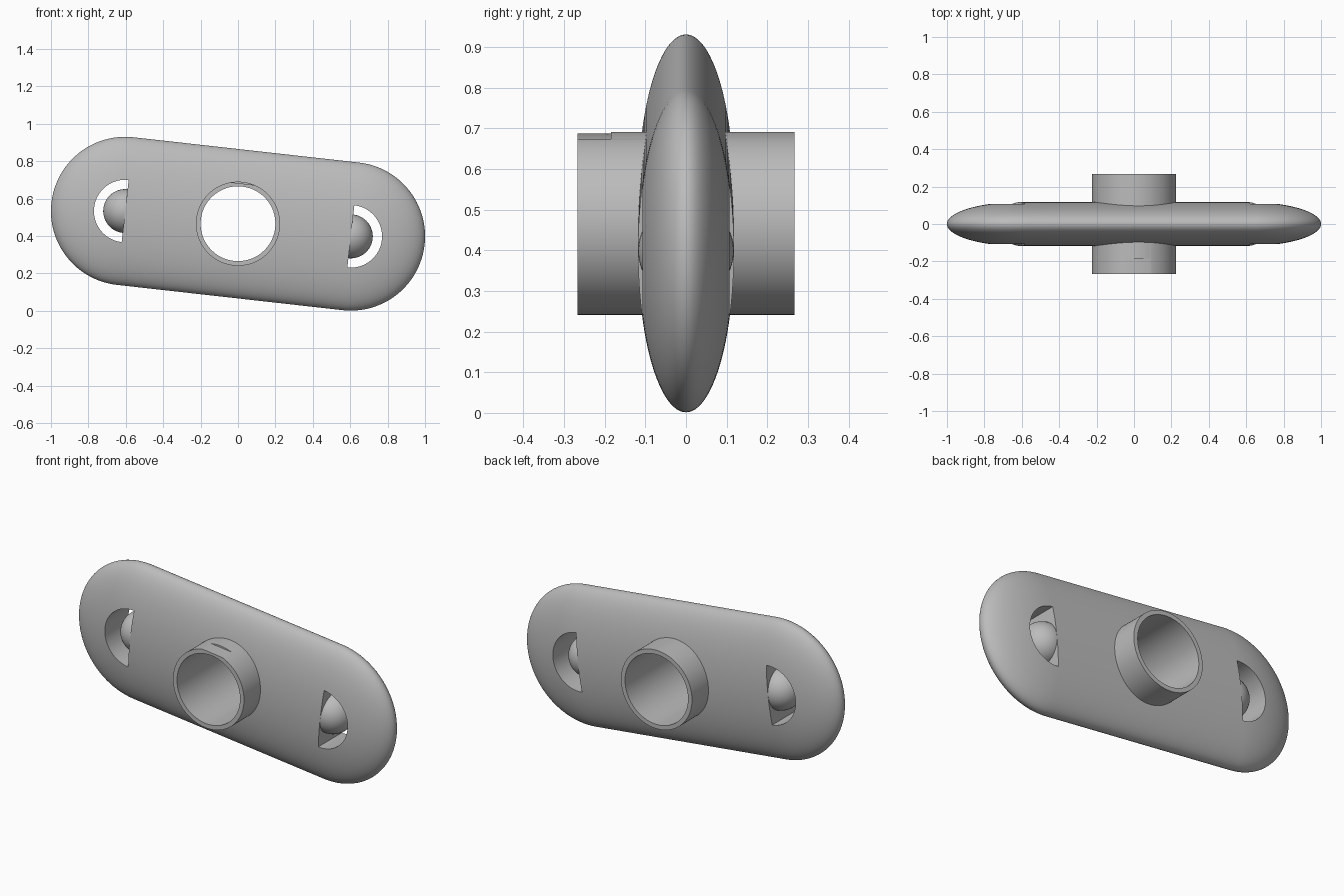
import bpy, bmesh, math
from mathutils import Matrix

cube = bpy.data.objects.get("Cube")
if cube:
    bpy.data.objects.remove(cube)

END_R, HALF_L, HALF_T = 0.397, 0.607, 0.118   # plate end radius, end offset, half thickness
TUBE_R, BORE_R, TUBE_Y = 0.225, 0.2, 0.267
PLACE = Matrix.Translation((0, 0, 0.466)) @ Matrix.Rotation(math.radians(6.4), 4, 'Y')

grey = bpy.data.materials.new("plain grey")
grey.use_nodes = True
colour = (0.5, 0.5, 0.5, 1)
grey.diffuse_color = colour
grey.node_tree.nodes["Principled BSDF"].inputs["Base Color"].default_value = colour


def make_object(name, bm):
    bmesh.ops.recalc_face_normals(bm, faces=bm.faces)
    mesh = bpy.data.meshes.new(name)
    bm.to_mesh(mesh)
    bm.free()
    mesh.materials.append(grey)
    obj = bpy.data.objects.new(name, mesh)
    bpy.context.collection.objects.link(obj)
    obj.matrix_world = PLACE
    return obj


def arc(radius, start, end, steps, cx=0):
    angles = [math.radians(start + (end - start) * i / steps) for i in range(steps + 1)]
    return [(cx + radius * math.cos(a), radius * math.sin(a)) for a in angles]


def prism(name, outline, y0, y1):
    """Extrude an (x, z) outline along y."""
    bm = bmesh.new()
    face = bm.faces.new([bm.verts.new((x, y0, z)) for x, z in outline])
    out = bmesh.ops.extrude_face_region(bm, geom=[face])["geom"]
    verts = [v for v in out if isinstance(v, bmesh.types.BMVert)]
    bmesh.ops.translate(bm, vec=(0, y1 - y0, 0), verts=verts)
    return make_object(name, bm)


def cut(target, cutters):
    bpy.context.view_layer.update()
    for cutter in cutters:
        mod = target.modifiers.new("cut", 'BOOLEAN')
        mod.operation = 'DIFFERENCE'
        mod.solver = 'EXACT'
        mod.object = cutter
    bpy.ops.object.select_all(action='DESELECT')
    target.select_set(True)
    bpy.context.view_layer.objects.active = target
    for mod in list(target.modifiers):
        bpy.ops.object.modifier_apply(modifier=mod.name)
    for cutter in cutters:
        bpy.data.objects.remove(cutter)


def smooth(obj):
    bpy.ops.object.select_all(action='DESELECT')
    obj.select_set(True)
    bpy.context.view_layer.objects.active = obj
    bpy.ops.object.shade_smooth_by_angle(angle=math.radians(30))


# Long capsule, spun about x and flattened in y
right_end = arc(END_R, 0, 90, 24, HALF_L)
profile = right_end + [(HALF_L * k / 5, END_R) for k in range(4, -5, -1)]
profile += [(-x, r) for x, r in reversed(right_end)]
bm = bmesh.new()
ring = [bm.verts.new((x, 0, r)) for x, r in profile]
edges = [bm.edges.new(pair) for pair in zip(ring, ring[1:])]
bmesh.ops.spin(bm, geom=ring + edges, cent=(0, 0, 0), axis=(1, 0, 0),
               angle=math.tau, steps=96)
bmesh.ops.remove_doubles(bm, verts=bm.verts, dist=0.0001)
bmesh.ops.scale(bm, vec=(1, HALF_T / END_R, 1), verts=bm.verts)
plate = make_object("plate", bm)

# Half-round slots at the ends and the opening for the tube
cut(plate, [
    prism("opening_cutter", arc(0.212, 0, 360, 64)[:-1], -0.4, 0.4),
    prism("left_slot_cutter", arc(0.167, -90, 90, 40, HALF_L), -0.4, 0.4),
    prism("right_slot_cutter", arc(0.167, 90, 270, 40, -HALF_L), -0.4, 0.4),
])
smooth(plate)

# Centre tube with a shallow flat on top of its front end
tube = prism("centre_tube", arc(TUBE_R, 0, 360, 96)[:-1], -TUBE_Y, TUBE_Y)
cut(tube, [
    prism("bore_cutter", arc(BORE_R, 0, 360, 96)[:-1], -0.4, 0.4),
    prism("flat_cutter", [(-0.1, 0.2155), (0.1, 0.2155), (0.1, 0.3), (-0.1, 0.3)],
          -0.4, -0.185),
])
smooth(tube)

# Balls seated in the slots
for name, side in (("left_ball", 1), ("right_ball", -1)):
    bm = bmesh.new()
    bmesh.ops.create_uvsphere(bm, u_segments=48, v_segments=24, radius=0.1175)
    bmesh.ops.translate(bm, vec=(side * HALF_L, 0, 0), verts=bm.verts)
    smooth(make_object(name, bm))
